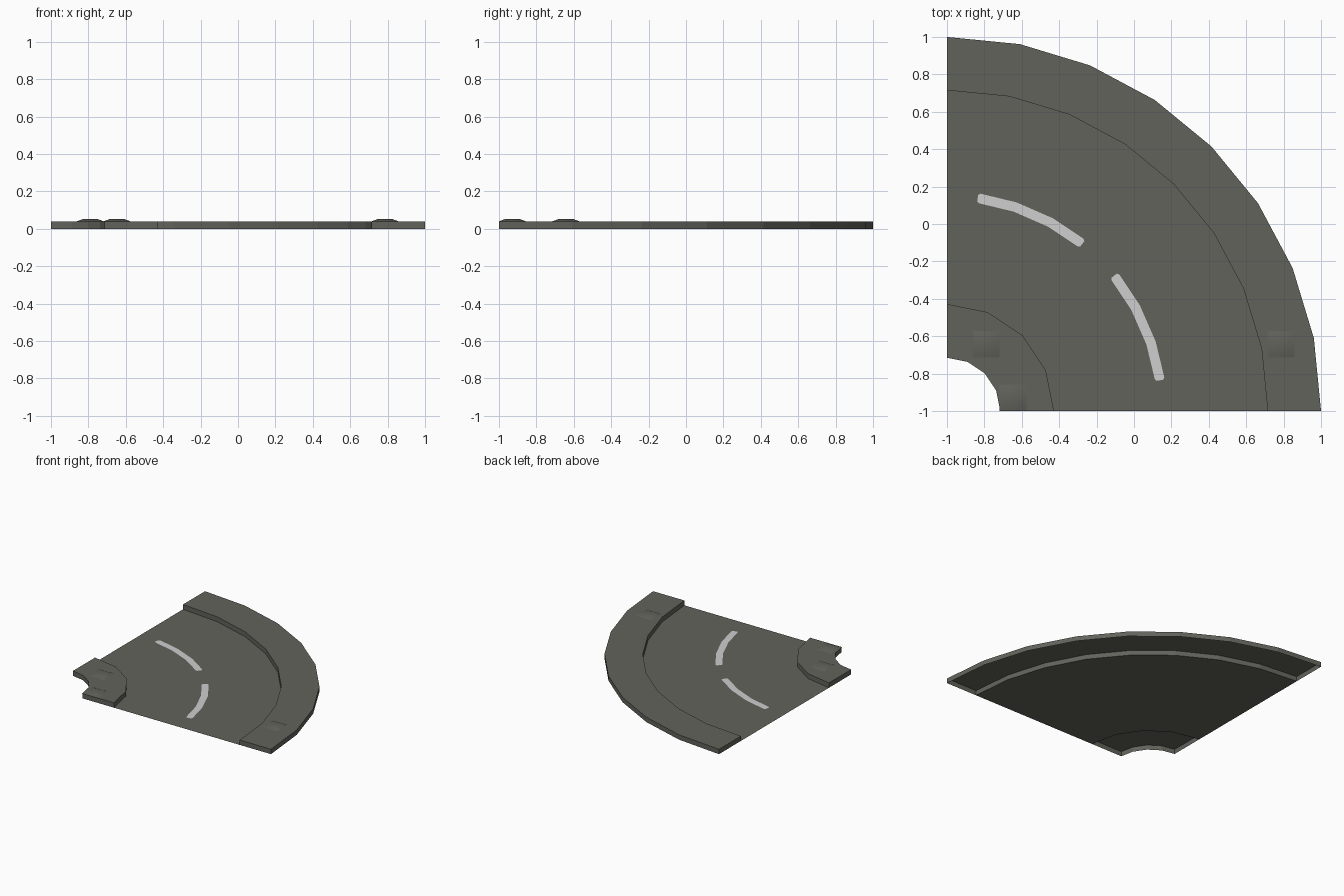
import bpy
import math

if "Cube" in bpy.data.objects:
    bpy.data.objects.remove(bpy.data.objects["Cube"])

CX = CY = -1.0          # centre of the road bend
CURB = 0.04             # pavement height
R_IN, R_CURB_IN, R_CURB_OUT, R_OUT = 0.285, 0.572, 1.715, 2.0


def material(name, rgb):
    m = bpy.data.materials.new(name)
    m.diffuse_color = (*rgb, 1)
    m.use_nodes = True
    m.node_tree.nodes["Principled BSDF"].inputs["Base Color"].default_value = m.diffuse_color
    return m


ASPHALT = material("asphalt_grey", (0.122, 0.123, 0.106))
WHITE = material("marking_white", (0.62, 0.62, 0.62))


def polar(r, deg, z):
    a = math.radians(deg)
    return (CX + r * math.cos(a), CY + r * math.sin(a), z)


def arc(r, n, z):
    return [polar(r, 90 * i / n, z) for i in range(n + 1)]


def make(name, verts, faces, mat, smooth=False):
    me = bpy.data.meshes.new(name)
    me.from_pydata(verts, [], faces)
    me.materials.append(mat)
    for p in me.polygons:
        p.use_smooth = smooth
    ob = bpy.data.objects.new(name, me)
    bpy.context.collection.objects.link(ob)
    return ob


# Raised pavement: top, two curved walls, two end walls, open underneath
def pavement(name, r0, r1, n):
    verts = arc(r0, n, 0) + arc(r1, n, 0) + arc(r0, n, CURB) + arc(r1, n, CURB)
    k = n + 1
    faces = [(0, k, 3 * k, 2 * k), (n, 2 * k + n, 3 * k + n, k + n)]
    for i in range(n):
        ib, ob, it, ot = i, k + i, 2 * k + i, 3 * k + i
        faces += [(it, ot, ot + 1, it + 1),
                  (ob, ob + 1, ot + 1, ot),
                  (ib + 1, ib, it, it + 1)]
    make(name, verts, faces, ASPHALT)


pavement("inner_pavement", R_IN, R_CURB_IN, 4)
pavement("outer_pavement", R_CURB_OUT, R_OUT, 8)

# Road surface: 4 inner segments joined to 8 outer segments
verts = arc(R_CURB_IN, 4, 0) + arc(R_CURB_OUT, 8, 0)
faces = [(i, 5 + 2 * i, 6 + 2 * i, 7 + 2 * i, i + 1) for i in range(4)]
make("road", verts, faces, ASPHALT)


# Painted dashes with slightly clipped ends
def dash(name, a0, a1):
    s = (a1 - a0) / 3
    rows = [(a0, 0.017), (a0 + 0.6, 0.026), (a0 + s, 0.026),
            (a0 + 2 * s, 0.026), (a1 - 0.6, 0.026), (a1, 0.017)]
    v = []
    for a, w in rows:
        v += [polar(1.15 - w, a, 0.004), polar(1.15 + w, a, 0.004)]
    f = [(2 * i, 2 * i + 1, 2 * i + 3, 2 * i + 2) for i in range(len(rows) - 1)]
    make(name, v, f, WHITE)


dash("lane_dash_1", 8.2, 39)
dash("lane_dash_2", 51, 81.8)


# Low worn slabs: softly shaded frustums on the pavement
def slab(name, x, y, h=0.071, t=0.042):
    corners = [(-1, -1), (1, -1), (1, 1), (-1, 1)]
    v = [(x + a * h, y + b * h, CURB) for a, b in corners]
    v += [(x + a * t, y + b * t, CURB + 0.011) for a, b in corners]
    f = [(4, 5, 6, 7)]
    f += [(i, (i + 1) % 4, 4 + (i + 1) % 4, 4 + i) for i in range(4)]
    make(name, v, f, ASPHALT, smooth=True)


for i, (x, y) in enumerate([(-0.79, -0.642), (-0.647, -0.928), (0.786, -0.642)]):
    slab(f"raised_slab_{i + 1}", x, y)
